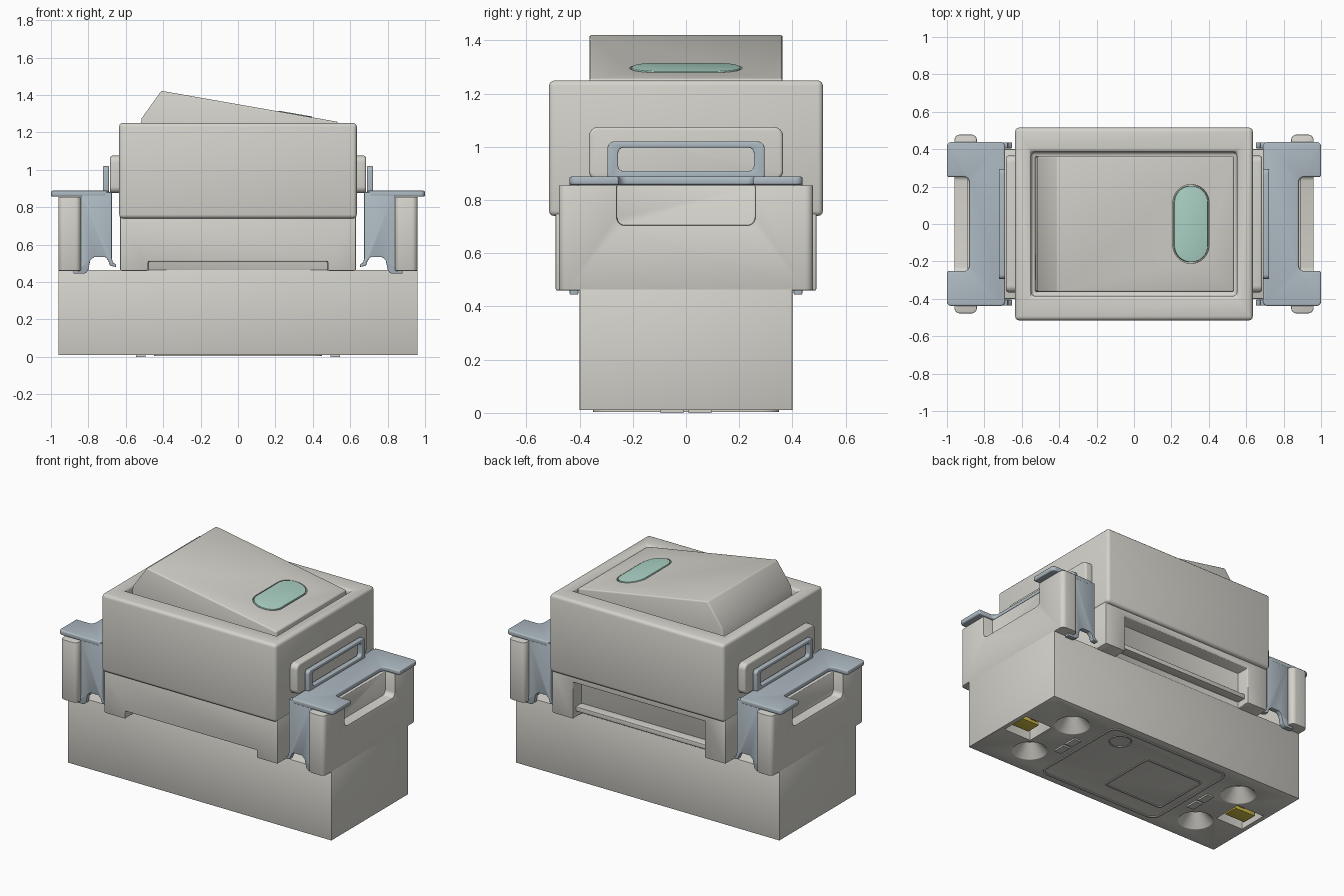
import bpy, bmesh, math

if "Cube" in bpy.data.objects:
    bpy.data.objects.remove(bpy.data.objects["Cube"])


def material(name, rgb):
    m = bpy.data.materials.new(name)
    m.diffuse_color = (*rgb, 1)
    m.use_nodes = True
    m.node_tree.nodes["Principled BSDF"].inputs["Base Color"].default_value = m.diffuse_color
    return m


CREAM = material("cream_plastic", (0.66, 0.65, 0.60))
STEEL = material("blue_steel", (0.42, 0.49, 0.54))
GREEN = material("green_lens", (0.42, 0.66, 0.57))
BRASS = material("brass", (0.62, 0.50, 0.06))


def rrect(cx, cy, hx, hy, r, n=6):
    """Points of a rounded rectangle."""
    pts = []
    for q, (sx, sy) in enumerate(((1, 1), (-1, 1), (-1, -1), (1, -1))):
        for i in range(n + 1):
            a = math.pi / 2 * (q + i / n)
            pts.append((cx + sx * (hx - r) + r * math.cos(a), cy + sy * (hy - r) + r * math.sin(a)))
    return pts


def apply_mod(ob, kind, **props):
    m = ob.modifiers.new(kind, kind)
    for k, v in props.items():
        setattr(m, k, v)
    bpy.context.view_layer.objects.active = ob
    bpy.ops.object.modifier_apply(modifier=m.name)


def cut(ob, *cutters):
    for c in cutters:
        apply_mod(ob, 'BOOLEAN', operation='DIFFERENCE', solver='EXACT', object=c)
        bpy.data.objects.remove(c)


def finish(ob, bevel=0.0, mirror=(False, False), seg=3):
    """Round the edges, mirror about the centre and shade."""
    if bevel:
        apply_mod(ob, 'BEVEL', width=bevel, segments=seg, limit_method='ANGLE', angle_limit=math.radians(35))
    if any(mirror):
        apply_mod(ob, 'MIRROR', use_axis=(*mirror, False), use_mirror_merge=False)
    bpy.ops.object.select_all(action='DESELECT')
    ob.select_set(True)
    bpy.context.view_layer.objects.active = ob
    bpy.ops.object.shade_smooth_by_angle(angle=math.radians(35))
    return ob


def prism(name, pts, axis, lo, hi, mat=CREAM):
    """Extrude a profile along one axis."""
    put = {'x': lambda a, b, t: (t, a, b), 'y': lambda a, b, t: (a, t, b), 'z': lambda a, b, t: (a, b, t)}[axis]
    bm = bmesh.new()
    rings = [[bm.verts.new(put(a, b, t)) for a, b in pts] for t in (lo, hi)]
    n = len(pts)
    bm.faces.new(rings[0])
    bm.faces.new(rings[1])
    for i in range(n):
        j = (i + 1) % n
        bm.faces.new((rings[0][i], rings[0][j], rings[1][j], rings[1][i]))
    bmesh.ops.recalc_face_normals(bm, faces=bm.faces)
    me = bpy.data.meshes.new(name)
    bm.to_mesh(me)
    bm.free()
    me.materials.append(mat)
    ob = bpy.data.objects.new(name, me)
    bpy.context.collection.objects.link(ob)
    return ob


def box(name, x0, x1, y0, y1, z0, z1, mat=CREAM):
    return prism(name, [(x0, y0), (x1, y0), (x1, y1), (x0, y1)], 'z', z0, z1, mat)


def cone(name, x, y, z0, z1, r0, r1):
    bpy.ops.mesh.primitive_cone_add(vertices=32, radius1=r0, radius2=r1, depth=z1 - z0,
                                    location=(x, y, (z0 + z1) / 2))
    bpy.context.object.name = name
    return bpy.context.object


X, XY = (True, False), (True, True)

# Lower housing with terminal slots and countersunk wire holes underneath
base = box("lower_housing", -0.96, 0.96, -0.40, 0.40, 0.01, 0.465)
for s in (-1, 1):
    cut(base, box("cutter", s * 0.83 - 0.10, s * 0.83 + 0.10, -0.10, 0.10, -0.1, 0.25))
    for y in (-0.20, 0.20):
        cut(base, cone("cutter", s * 0.65, y, 0.0, 0.09, 0.115, 0.04))
        cut(base, cone("cutter", s * 0.65, y, 0.08, 0.25, 0.035, 0.035))
finish(base, 0.004, seg=2)

# Brass terminals inside the slots
finish(box("terminal_plate", 0.77, 0.92, -0.07, 0.03, 0.04, 0.07, BRASS), 0.004, X)
finish(box("terminal_clip", 0.79, 0.84, -0.05, 0.09, 0.06, 0.12, BRASS), 0.004, X)

# Plain relief on the underside
rim = prism("underside_panel_rim", rrect(0, 0, 0.45, 0.35, 0.06), 'z', 0.004, 0.02)
cut(rim, prism("cutter", rrect(0, 0, 0.437, 0.337, 0.05), 'z', -0.1, 0.1))
finish(rim)
inner = prism("underside_inner_frame", rrect(-0.17, -0.02, 0.22, 0.20, 0.02), 'z', 0.005, 0.02)
cut(inner, prism("cutter", rrect(-0.17, -0.02, 0.21, 0.19, 0.015), 'z', -0.1, 0.1))
finish(inner)
ring = cone("underside_ring", 0.31, 0.24, 0.005, 0.02, 0.07, 0.07)
cut(ring, cone("cutter", 0.31, 0.24, -0.1, 0.1, 0.061, 0.061))
ring.data.materials.clear()
ring.data.materials.append(CREAM)
finish(ring)
finish(box("underside_bar", 0.495, 0.545, 0.01, 0.095, 0.0, 0.02), 0, XY)

# Middle housing: notch below the front, wide window at the back
mid = box("middle_housing", -0.63, 0.63, -0.49, 0.49, 0.46, 0.78)
cut(mid, box("cutter", -0.48, 0.48, -0.6, -0.40, 0.3, 0.51),
    box("cutter", -0.48, 0.48, 0.40, 0.6, 0.3, 0.70))
finish(mid, 0.006, seg=2)
finish(box("back_window_rail", -0.485, 0.485, 0.39, 0.46, 0.50, 0.53), 0.003)

# End walls with rounded ears and a notch in the middle
wall = prism("end_wall", rrect(0.90, 0, 0.06, 0.478, 0.03), 'z', 0.46, 0.855)
cut(wall, prism("cutter", rrect(0, 0.85, 0.26, 0.145, 0.03), 'x', 0.89, 1.1))
finish(wall, 0.004, X, 2)

# Upper cap with the rocker well and raised end panels
cap = box("upper_cap", -0.635, 0.635, -0.515, 0.515, 0.74, 1.25)
cut(cap, box("cutter", -0.55, 0.55, -0.385, 0.385, 1.13, 1.5))
finish(cap, 0.02)
panel = prism("cap_end_panel", rrect(0, 0.975, 0.365, 0.10, 0.035), 'x', 0.60, 0.685)
finish(panel, 0.012, X)

# Rocker button
rocker = prism("rocker_button", [(-0.53, 1.12), (-0.515, 1.275), (-0.41, 1.422), (0.535, 1.256), (0.535, 1.12)],
               'y', -0.363, 0.363)
tilt = math.atan2(0.166, 0.945)


def on_rocker(ob):
    """Place a flat shape on the sloping button face."""
    ob.location = (0.305, 0, 1.2964)
    ob.rotation_euler = (0, tilt, 0)
    bpy.context.view_layer.update()
    return ob


finish(rocker, 0.009)
cut(rocker, on_rocker(prism("cutter", rrect(0, 0, 0.098, 0.211, 0.097, 10), 'z', -0.02, 0.1)))
finish(rocker)
finish(on_rocker(prism("indicator_lens", rrect(0, 0, 0.091, 0.204, 0.09, 10), 'z', -0.04, 0.004, GREEN)), 0.003)

# Steel mounting brackets: flat plate, upright loop and sprung legs
plate = prism("bracket_plate", rrect(0.845, 0, 0.155, 0.438, 0.025), 'z', 0.857, 0.888, STEEL)
cut(plate, prism("cutter", rrect(1.08, 0, 0.20, 0.252, 0.03), 'z', 0.5, 1.5))
finish(plate, 0.008, X)
loop = prism("bracket_loop", rrect(0, 0.945, 0.295, 0.075, 0.025), 'x', 0.69, 0.722, STEEL)
cut(loop, prism("cutter", rrect(0, 0.953, 0.255, 0.044, 0.02), 'x', 0.5, 0.9))
finish(loop, 0.005, X)
leg = [(0.675, 0.88), (0.84, 0.88), (0.84, 0.50), (0.85, 0.475), (0.88, 0.465), (0.88, 0.445), (0.82, 0.445),
       (0.802, 0.458), (0.79, 0.515), (0.77, 0.533), (0.71, 0.533), (0.693, 0.515), (0.685, 0.487),
       (0.652, 0.48), (0.652, 0.493), (0.67, 0.505), (0.675, 0.53)]
finish(prism("bracket_leg", leg, 'y', 0.405, 0.437, STEEL), 0.003, XY, 2)
